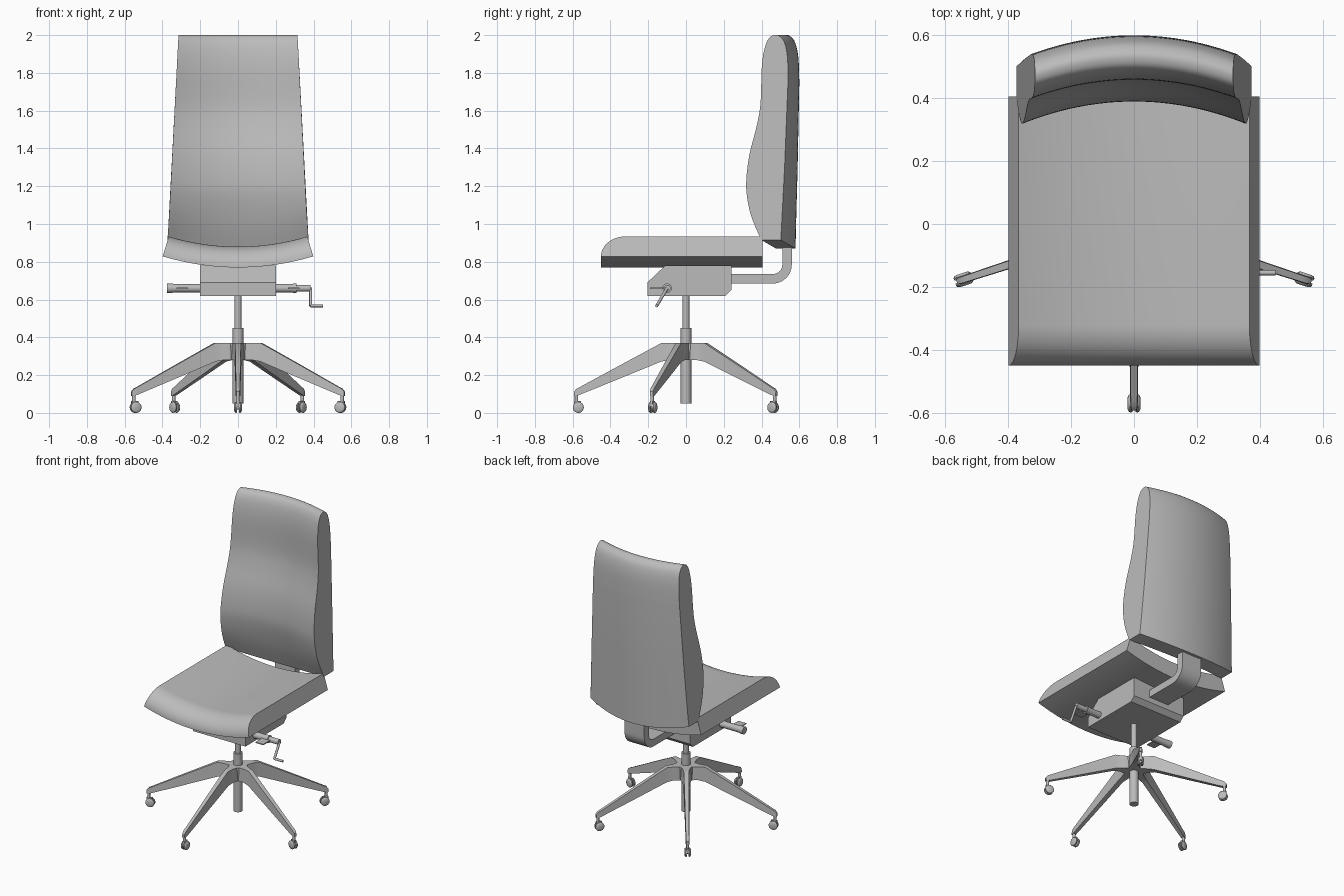
import bpy, bmesh
from math import sin, cos, pi, radians
from mathutils import Vector, Matrix

cube = bpy.data.objects.get("Cube")
if cube:
    bpy.data.objects.remove(cube, do_unlink=True)

grey = bpy.data.materials.new("plain_grey")
grey.use_nodes = True
grey.diffuse_color = (0.5, 0.5, 0.5, 1)
grey.node_tree.nodes["Principled BSDF"].inputs["Base Color"].default_value = (0.5, 0.5, 0.5, 1)
parts = []


def loft(name, rings, matrix=Matrix()):
    """Skin closed rings of equal length and cap both ends."""
    bm = bmesh.new()
    loops = [[bm.verts.new(matrix @ Vector(p)) for p in ring] for ring in rings]
    n = len(loops[0])
    for a, b in zip(loops, loops[1:]):
        for i in range(n):
            j = (i + 1) % n
            bm.faces.new((a[i], a[j], b[j], b[i]))
    bm.faces.new(loops[0])
    bm.faces.new(loops[-1])
    bmesh.ops.recalc_face_normals(bm, faces=bm.faces)
    mesh = bpy.data.meshes.new(name)
    bm.to_mesh(mesh)
    bm.free()
    mesh.materials.append(grey)
    ob = bpy.data.objects.new(name, mesh)
    bpy.context.collection.objects.link(ob)
    parts.append(ob)
    return ob


def turned(name, start, end, profile, matrix=Matrix(), sides=24):
    """Round part along an axis; profile holds (fraction along, radius)."""
    a, b = Vector(start), Vector(end)
    turn = (b - a).to_track_quat('Z', 'Y')
    rings = [[a.lerp(b, t) + turn @ Vector((r * cos(2 * pi * i / sides), r * sin(2 * pi * i / sides), 0))
              for i in range(sides)] for t, r in profile]
    return loft(name, rings, matrix)


def rod(name, start, end, radius, matrix=Matrix()):
    return turned(name, start, end, [(0, radius), (1, radius)], matrix)


def slab(name, profile, x0, x1):
    """Extrude a (y, z) profile across x."""
    return loft(name, [[(x, y, z) for y, z in profile] for x in (x0, x1)])


def arc(cx, cy, rx, ry, a0, a1, steps=10):
    angles = [radians(a0 + (a1 - a0) * i / steps) for i in range(steps + 1)]
    return [(cx + rx * cos(a), cy + ry * sin(a)) for a in angles]


def spline(points, steps=5):
    """Catmull-Rom curve through 2D points."""
    pts = [Vector(p) for p in points]
    pts = [pts[0]] + pts + [pts[-1]]
    out = []
    for a, b, c, d in zip(pts, pts[1:], pts[2:], pts[3:]):
        for k in range(steps):
            t = k / steps
            out.append(0.5 * (2 * b + (c - a) * t + (2 * a - 5 * b + 4 * c - d) * t ** 2
                              + (3 * b - a - 3 * c + d) * t ** 3))
    return out + [pts[-1]]


# Seat cushion: side profile (y, height) swept around a high axis so it dishes
seat_profile = [(0.405, 0), (0.405, 0.11)] + arc(-0.32, 0, 0.13, 0.11, 90, 180, 12)
axis_z, seat_radius, half_angle = 2.15, 1.38, 0.293
seat_rings = []
for i in range(25):
    a = half_angle * (i / 12 - 1)
    seat_rings.append([((seat_radius - h) * sin(a), y, axis_z - (seat_radius - h) * cos(a))
                       for y, h in seat_profile])
loft("seat_cushion", seat_rings)

# Backrest: lumbar profile, tapering upward and wrapping forward at the sides
back_profile = spline([(0.477, 0.87), (0.43, 1.0), (0.396, 1.14), (0.39, 1.24), (0.404, 1.37),
                       (0.439, 1.52), (0.457, 1.64), (0.46, 1.83), (0.473, 1.93), (0.495, 1.983),
                       (0.522, 2.0), (0.55, 1.995), (0.578, 1.96), (0.595, 1.88), (0.6, 1.75)])
back_profile += [Vector((0.591, 1.3)), Vector((0.582, 0.97)), Vector((0.58, 0.87))]
back_rings = []
for i in range(25):
    s = i / 12 - 1
    ring = []
    for y, z in back_profile:
        x = s * (0.372 - 0.057 * (z - 0.9) / 1.1)
        lift = 0.045 * s * s * max(0, 1 - (z - 0.87) / 0.2)
        ring.append((x, y - 0.56 * x * x, z + lift))
    back_rings.append(ring)
loft("backrest", back_rings)

# Tilt mechanism under the seat and the bent bar that carries the backrest
slab("tilt_housing", [(-0.205, 0.62), (0.21, 0.62), (0.24, 0.65), (0.24, 0.78),
                      (-0.11, 0.78), (-0.205, 0.69)], -0.2, 0.2)
bar = ([(0.2, 0.685)] + arc(0.46, 0.785, 0.1, 0.1, -90, 0) + [(0.56, 0.92), (0.51, 0.92)]
       + arc(0.46, 0.785, 0.05, 0.05, 0, -90) + [(0.2, 0.735)])
slab("backrest_bar", bar, -0.075, 0.075)

# Control levers on both sides, each with a flat paddle
for side, label, tip in ((1, "left", 0.31), (-1, "right", 0.375)):
    turned(label + "_lever", (side * 0.19, -0.1, 0.66), (side * tip, -0.1, 0.66),
           [(0, 0.022), (0.75, 0.022), (0.9, 0.025), (1, 0.025)])
    slab(label + "_paddle", [(-0.19, 0.657), (-0.1, 0.655), (-0.1, 0.665), (-0.19, 0.663)],
         side * 0.265, side * 0.325)

# Crank handle on the left lever
crank = [(0.3, -0.1, 0.66), (0.385, -0.1, 0.66), (0.385, -0.155, 0.567), (0.45, -0.155, 0.567)]
for name, p, q, r in zip(("crank_shaft", "crank_arm", "crank_grip"), crank, crank[1:], (0.018, 0.008, 0.008)):
    rod(name, p, q, r)

# Gas lift column
rod("gas_piston", (0, 0, 0.44), (0, 0, 0.63), 0.018)
rod("gas_cylinder", (0, 0, 0.05), (0, 0, 0.45), 0.028)

# Five-star base: hub, tapered legs, twin-wheel casters
rod("base_hub", (0, 0, 0.28), (0, 0, 0.37), 0.06)
leg_stations = [(0.02, 0.37, 0.28, 0.03), (0.055, 0.37, 0.28, 0.035), (0.085, 0.37, 0.28, 0.024),
                (0.13, 0.37, 0.272, 0.018), (0.35, 0.252, 0.182, 0.015),
                (0.56, 0.138, 0.097, 0.012), (0.58, 0.128, 0.09, 0.012), (0.593, 0.112, 0.09, 0.009)]
for k in range(5):
    spin = Matrix.Rotation(radians(72 * k - 90), 4, 'Z')
    loft(f"base_leg_{k + 1}", [[(r, -w, bottom), (r, w, bottom), (r, w * 0.85, top), (r, -w * 0.85, top)]
                               for r, top, bottom, w in leg_stations], spin)
    rod(f"caster_stem_{k + 1}", (0.58, 0, 0.03), (0.58, 0, 0.1), 0.009, spin)
    rod(f"caster_axle_{k + 1}", (0.57, -0.012, 0.029), (0.57, 0.012, 0.029), 0.012, spin)
    loft(f"caster_hood_{k + 1}", [[(x, -0.007, z), (x, 0.007, z), (x, 0.007, 0.062), (x, -0.007, 0.062)]
                                  for x, z in ((0.555, 0.03), (0.592, 0.03))], spin)
    for side in (-1, 1):
        turned(f"caster_wheel_{k + 1}_{'a' if side < 0 else 'b'}",
               (0.57, side * 0.005, 0.029), (0.57, side * 0.02, 0.029),
               [(0, 0.028), (0.5, 0.029), (0.8, 0.026), (1, 0.019)], spin)

# Smooth shading with crisp edges
bpy.ops.object.select_all(action='DESELECT')
for ob in parts:
    ob.select_set(True)
bpy.context.view_layer.objects.active = parts[0]
bpy.ops.object.shade_smooth_by_angle(angle=radians(35))
